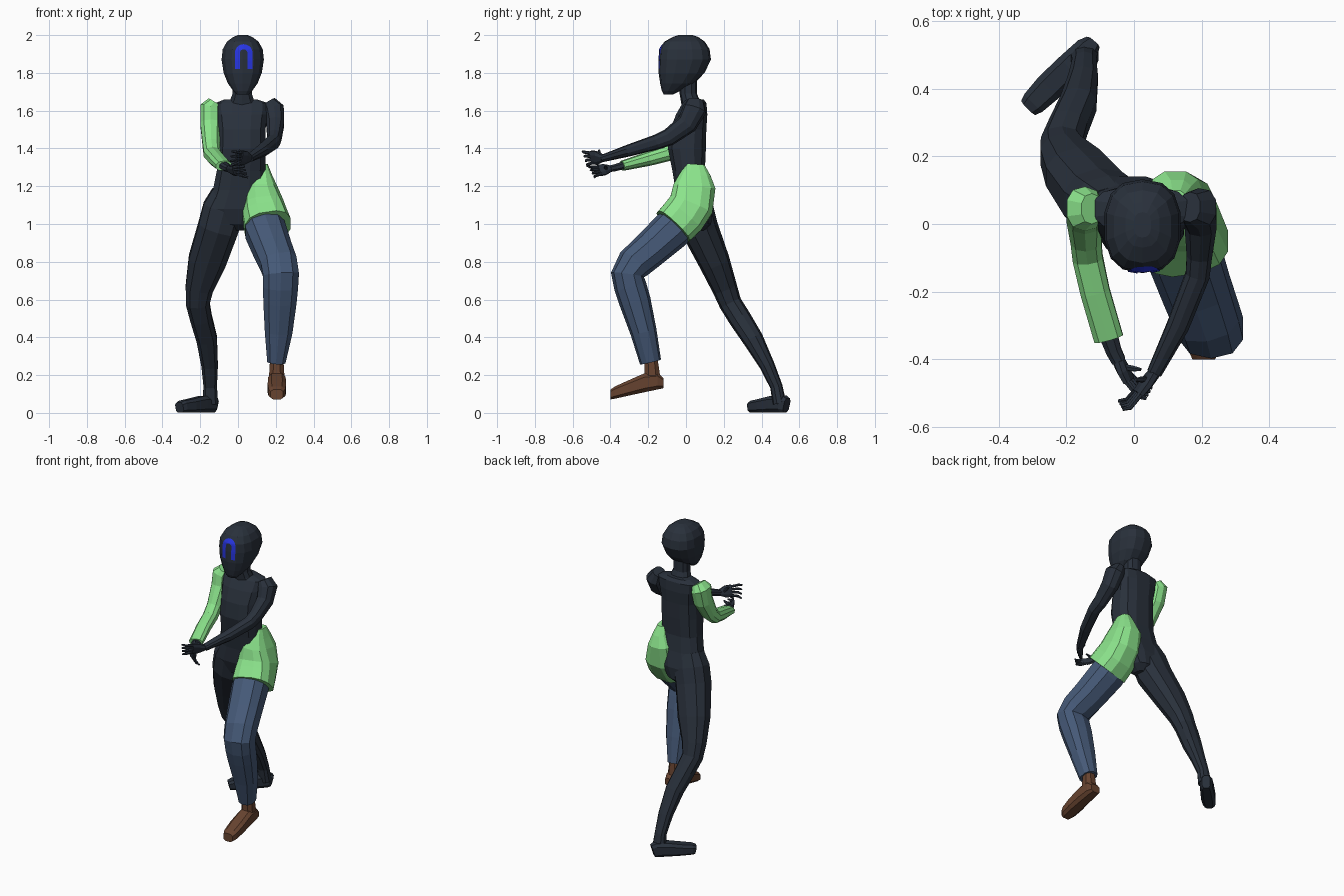
import bpy, bmesh, math
from mathutils import Vector
from mathutils.bvhtree import BVHTree


def material(name, rgb):
    m = bpy.data.materials.new(name)
    m.diffuse_color = (*rgb, 1)
    return m


DARK = material("dark slate", (0.022, 0.030, 0.044))
GREEN = material("light green", (0.26, 0.77, 0.26))
DENIM = material("denim blue", (0.060, 0.100, 0.185))
BROWN = material("brown leather", (0.135, 0.056, 0.029))
BLUE = material("bright blue", (0.02, 0.035, 0.75))


def finish(bm, name, mat):
    bmesh.ops.recalc_face_normals(bm, faces=bm.faces)
    me = bpy.data.meshes.new(name)
    bm.to_mesh(me)
    bm.free()
    me.materials.append(mat)
    ob = bpy.data.objects.new(name, me)
    bpy.context.collection.objects.link(ob)
    return ob


def loft(name, rings, mat, n=10, side=(1, 0, 0), axis=None, p=0.85):
    """Skin rings (x, y, z, half width, half depth); rings follow the path unless axis is set."""
    bm = bmesh.new()
    pts = [Vector(r[:3]) for r in rings]
    side, loops = Vector(side), []
    for i, r in enumerate(rings):
        if axis:
            t = Vector(axis).normalized()
        else:
            a = (pts[i] - pts[i - 1]).normalized() if i else Vector()
            b = (pts[i + 1] - pts[i]).normalized() if i + 1 < len(pts) else Vector()
            t = (a + b).normalized()
        u = (side - t * side.dot(t)).normalized()
        v = t.cross(u)
        loop = []
        for k in range(n):
            ang = 2 * math.pi * (k + 0.5) / n
            c, s = math.cos(ang), math.sin(ang)
            c = math.copysign(abs(c) ** p, c) * 1.03
            s = math.copysign(abs(s) ** p, s)
            loop.append(bm.verts.new(pts[i] + u * c * r[3] + v * s * r[4]))
        loops.append(loop)
    for lo, hi in zip(loops, loops[1:]):
        for k in range(n):
            bm.faces.new((lo[k], lo[(k + 1) % n], hi[(k + 1) % n], hi[k]))
    bm.faces.new(loops[0])
    bm.faces.new(loops[-1])
    return finish(bm, name, mat)


# Head: level rings given as z, front y, back y, half width
head_profile = [(1.685, -.118, -.07, .03), (1.705, -.128, -.03, .05), (1.745, -.137, .045, .078),
                (1.80, -.145, .098, .100), (1.87, -.145, .132, .111), (1.925, -.14, .125, .105),
                (1.965, -.115, .10, .083), (1.99, -.07, .065, .05), (2.0, -.04, .035, .025)]
head = loft("head", [(.025, (f + b) / 2, z, w, (b - f) / 2) for z, f, b, w in head_profile],
            DARK, n=14, axis=(0, 0, 1), p=0.8)

# Neck and torso
loft("neck", [(.022, .035, 1.61, .10, .055), (.022, .022, 1.655, .064, .05),
              (.022, .012, 1.69, .052, .046), (.022, .01, 1.78, .052, .05)], DARK, axis=(0, 0, 1))
loft("torso", [(.015, .045, 1.66, .085, .05), (.02, .045, 1.64, .14, .065), (.02, .03, 1.58, .135, .085),
               (.02, .012, 1.50, .125, .098), (.02, .005, 1.40, .127, .103), (.016, .014, 1.28, .128, .088),
               (.008, .03, 1.18, .140, .088), (-.02, .045, 1.08, .145, .098), (-.02, .055, 1.0, .09, .08),
               (-.01, .055, .965, .04, .04)], DARK, n=12, axis=(0, 0, 1), p=0.75)

# Arms: covered sleeve on one side, bare arm on the other
loft("right_sleeve", [(-.125, .045, 1.648, .035, .045), (-.145, .045, 1.615, .056, .066),
                      (-.145, .025, 1.53, .055, .06), (-.142, -.045, 1.42, .046, .048),
                      (-.137, -.10, 1.372, .045, .042), (-.115, -.2, 1.345, .044, .038),
                      (-.075, -.338, 1.308, .044, .027)], GREEN)
loft("right_forearm", [(-.085, -.30, 1.318, .03, .022), (-.06, -.375, 1.298, .024, .02),
                       (-.045, -.405, 1.292, .022, .018)], DARK, n=8)
loft("left_arm", [(.165, .05, 1.648, .035, .045), (.19, .045, 1.605, .055, .064),
                  (.197, .005, 1.53, .048, .056), (.193, -.09, 1.46, .038, .046),
                  (.188, -.15, 1.436, .036, .040), (.13, -.30, 1.39, .033, .032),
                  (.06, -.44, 1.348, .022, .020)], DARK)


def hand(name, wrist, knuckle, tip, spread, thumb):
    """Palm, four slightly curled fingers and a thumb."""
    w, k, t = Vector(wrist), Vector(knuckle), Vector(tip)
    sp = Vector(spread)
    wide = sp.length * 1.9
    loft(name + "_palm", [(*w, .020, .018), (*w.lerp(k, .5), wide, .017), (*k, wide, .013)],
         DARK, n=8, side=spread)
    for i in range(4):
        off = sp * (i - 1.5)
        bend = k.lerp(t, .55) + off * 1.15 + Vector((0, -.012, 0))
        loft(f"{name}_finger_{i + 1}", [(*(k.lerp(w, .2) + off * .8), .009, .009), (*bend, .008, .008),
                                        (*(t + off * 1.35), .005, .005)], DARK, n=6)
    m = w.lerp(k, .3)
    loft(name + "_thumb", [(*m, .010, .010), (*m.lerp(Vector(thumb), .6), .009, .009), (*thumb, .005, .005)],
         DARK, n=6)


hand("left_hand", (.06, -.44, 1.348), (.012, -.50, 1.352), (-.04, -.535, 1.345), (.003, -.006, .019),
     (.005, -.46, 1.392))
hand("right_hand", (-.045, -.405, 1.292), (-.015, -.462, 1.283), (.045, -.50, 1.275), (-.004, -.008, .014),
     (.02, -.43, 1.31))

# Trailing bare leg and its turned-out foot
loft("right_leg", [(-.05, .035, 1.16, .09, .08), (-.075, .05, 1.08, .112, .095), (-.105, .07, .98, .108, .10),
                   (-.165, .15, .80, .100, .083), (-.205, .205, .66, .074, .067), (-.213, .235, .58, .063, .06),
                   (-.195, .285, .50, .058, .060), (-.165, .355, .39, .055, .055), (-.15, .43, .25, .044, .040),
                   (-.147, .478, .14, .036, .033), (-.147, .495, .05, .042, .036)], DARK)
foot_rings = [(-.125, .533, .04, .025, .04), (-.14, .515, .047, .038, .047), (-.19, .465, .046, .042, .046),
              (-.25, .405, .038, .044, .038), (-.295, .36, .033, .038, .033), (-.31, .345, .028, .03, .028)]
loft("right_foot", foot_rings, DARK, n=8, side=(.707, -.707, 0), p=0.6)

# Half shorts wrapping the leading hip
waist = [(.125, .05, 1.315, .032, .05), (.128, .047, 1.26, .052, .085), (.122, .045, 1.20, .084, .114),
         (.132, .028, 1.10, .108, .122), (.142, -.015, 1.04, .116, .122), (.158, -.068, .985, .122, .117)]
loft("half_shorts", waist, GREEN, n=12, p=0.75)

# Leading trouser leg, bent at the knee
loft("left_trouser_leg", [(.125, .0, 1.04, .10, .10), (.145, -.08, .965, .108, .108), (.185, -.195, .86, .102, .098),
                          (.215, -.275, .79, .098, .094), (.228, -.31, .73, .096, .088),
                          (.225, -.295, .67, .094, .086), (.222, -.27, .59, .089, .084),
                          (.215, -.225, .43, .074, .070), (.203, -.188, .27, .049, .057)], DENIM)

# Shoe lifted off the ground, toe down
loft("left_shoe_ankle", [(.205, -.185, .29, .036, .036), (.205, -.180, .22, .041, .042),
                         (.206, -.178, .15, .043, .05)], BROWN, n=8)
shoe = [(-.118, .13, .185, .032), (-.15, .122, .215, .043), (-.22, .107, .212, .047), (-.31, .088, .172, .050),
        (-.375, .074, .142, .045), (-.40, .07, .125, .034)]
loft("left_shoe", [(.206, y, (lo + hi) / 2, w, (hi - lo) / 2) for y, lo, hi, w in shoe],
     BROWN, n=8, axis=(0, -1, 0), p=0.6)

# Arched mark laid on the face
hb = bmesh.new()
hb.from_mesh(head.data)
tree = BVHTree.FromBMesh(hb)
path = [(-1, 0, 1.82 + .085 * i / 6) for i in range(6)]
path += [(-math.cos(math.pi * i / 10), math.sin(math.pi * i / 10), 1.905) for i in range(11)]
path += [(1, 0, 1.905 - .085 * i / 6) for i in range(1, 7)]
bm = bmesh.new()
rows = []
for cx, cz, z in path:
    row = []
    for r in (.047, .038, .029, .020):
        x, zz = .03 + cx * r, z + cz * r
        hit = tree.ray_cast(Vector((x, -1, zz)), Vector((0, 1, 0)))[0]
        row.append(bm.verts.new((x, (hit.y if hit else -.14) - .004, zz)))
    rows.append(row)
for a, b in zip(rows, rows[1:]):
    for j in range(3):
        bm.faces.new((a[j], a[j + 1], b[j + 1], b[j]))
hb.free()
mark = finish(bm, "face_arch_mark", BLUE)
if mark.data.polygons[0].normal.y > 0:
    mark.data.flip_normals()
